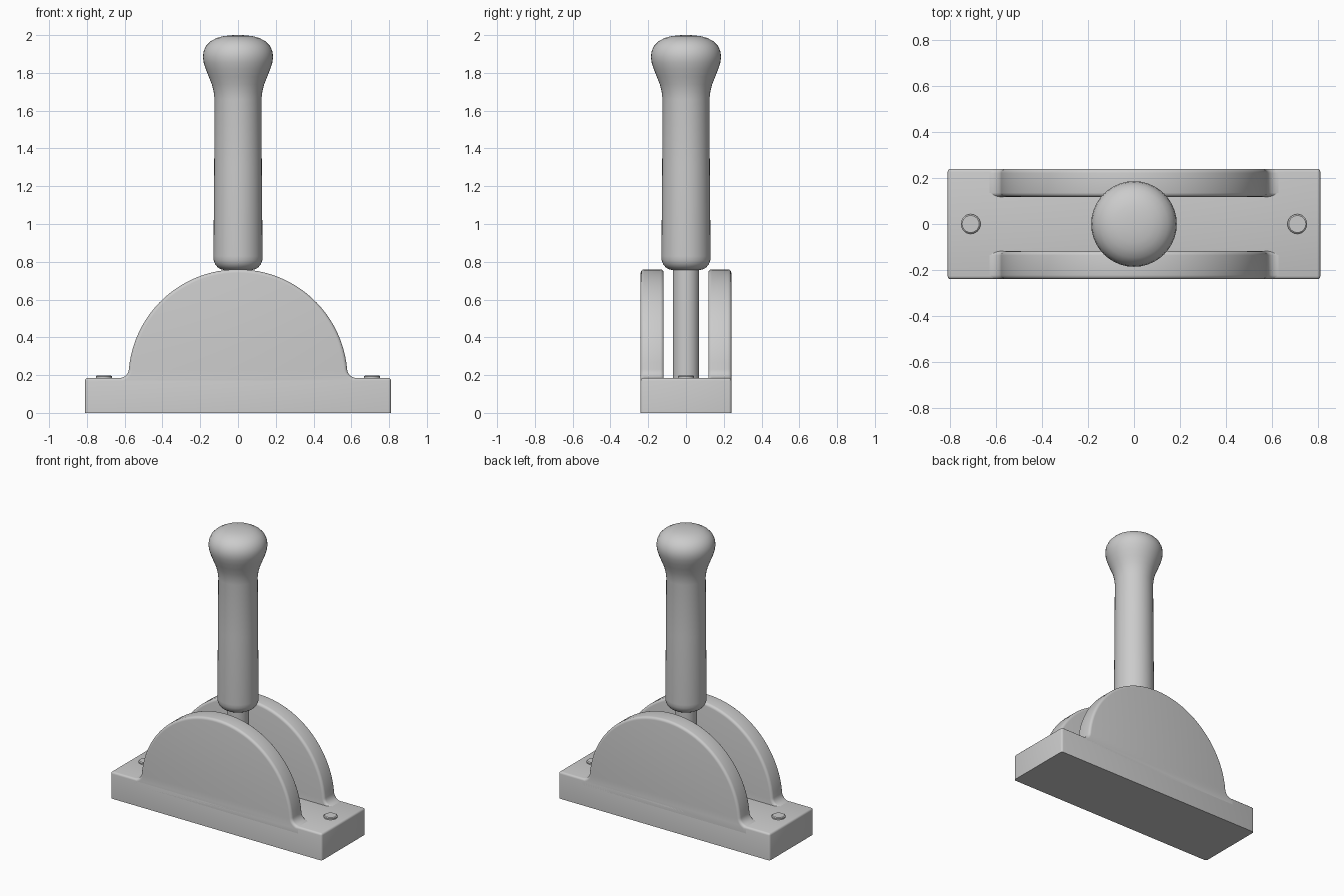
import bpy, bmesh
from math import sin, cos, pi, asin, sqrt, radians

if "Cube" in bpy.data.objects:
    bpy.data.objects.remove(bpy.data.objects["Cube"])

FLOOR = 0.185


def finish(name, bm, bevel=0):
    bmesh.ops.recalc_face_normals(bm, faces=bm.faces)
    me = bpy.data.meshes.new(name)
    bm.to_mesh(me)
    bm.free()
    ob = bpy.data.objects.new(name, me)
    bpy.context.collection.objects.link(ob)
    if bevel:
        mod = ob.modifiers.new("Bevel", 'BEVEL')
        mod.width = bevel
        mod.segments = 3
        mod.limit_method = 'ANGLE'
    bpy.ops.object.select_all(action='DESELECT')
    ob.select_set(True)
    bpy.context.view_layer.objects.active = ob
    bpy.ops.object.shade_smooth_by_angle(angle=radians(40))
    return ob


def loft(bm, rings):
    """Bridge closed rings of points and cap both ends."""
    loops = [[bm.verts.new(p) for p in r] for r in rings]
    n = len(loops[0])
    for a, b in zip(loops, loops[1:]):
        for i in range(n):
            j = (i + 1) % n
            bm.faces.new((a[i], a[j], b[j], b[i]))
    bm.faces.new(loops[0])
    bm.faces.new(loops[-1])


def lathe(name, profile, x=0, sides=40):
    bm = bmesh.new()
    loft(bm, [[(x + r * cos(2 * pi * i / sides), r * sin(2 * pi * i / sides), z)
               for i in range(sides)] for r, z in profile])
    return finish(name, bm)


def cheek_outline(o):
    """Half-round dome with fillets to the base, inset by o."""
    cz, R, f = 0.18, 0.58, 0.05
    fz = FLOOR + f
    fx = sqrt((R + f) ** 2 - (fz - cz) ** 2)
    a = asin((fz - cz) / (R + f))
    half = [(fx, 0.14)]
    for i in range(9):
        t = 1.5 * pi + (a - pi / 2) * i / 8
        half.append((fx + (f + o) * cos(t), fz + (f + o) * sin(t)))
    for i in range(1, 24):
        t = a + (pi / 2 - a) * i / 24
        half.append(((R - o) * cos(t), cz + (R - o) * sin(t)))
    return half + [(0, cz + R - o)] + [(-x, z) for x, z in reversed(half)]


# Base plate
bm = bmesh.new()
bmesh.ops.create_cube(bm, size=1)
for v in bm.verts:
    v.co.x *= 1.62
    v.co.y *= 0.48
    v.co.z = FLOOR if v.co.z > 0 else 0
top = [e for e in bm.edges if max(v.co.z for v in e.verts) > 0.1]
bmesh.ops.bevel(bm, geom=top, offset=0.014, segments=3, profile=0.5, affect='EDGES')
finish("base_plate", bm)

# Two rounded side cheeks
b, inner, outer = 0.018, 0.118, 0.24
arc = [k * pi / 8 for k in range(5)]
section = [(inner + b * (1 - cos(t)), b * (1 - sin(t))) for t in arc]
section += [(outer - b * (1 - cos(t)), b * (1 - sin(t))) for t in reversed(arc)]
for side, name in ((-1, "front_cheek"), (1, "back_cheek")):
    bm = bmesh.new()
    loft(bm, [[(x, side * y, z) for x, z in cheek_outline(o)] for y, o in section])
    finish(name, bm)

# Bolt heads
for x, name in ((-0.71, "left_bolt"), (0.71, "right_bolt")):
    lathe(name, [(0.043, 0.15), (0.043, 0.193), (0.037, 0.198)], x, 24)

# Lever stem
lathe("lever_stem", [(0.07, 0.15), (0.07, 0.80)], sides=32)

# Handle grip with flared knob
lathe("handle_grip", [
    (0.075, 0.757), (0.092, 0.761), (0.108, 0.771), (0.121, 0.787), (0.129, 0.808),
    (0.130, 0.83), (0.126, 1.3), (0.124, 1.66), (0.129, 1.70), (0.139, 1.74),
    (0.155, 1.78), (0.171, 1.82), (0.182, 1.855), (0.186, 1.885), (0.182, 1.915),
    (0.169, 1.943), (0.147, 1.966), (0.115, 1.984), (0.08, 1.994), (0.04, 1.999),
    (0.01, 2.0)])
